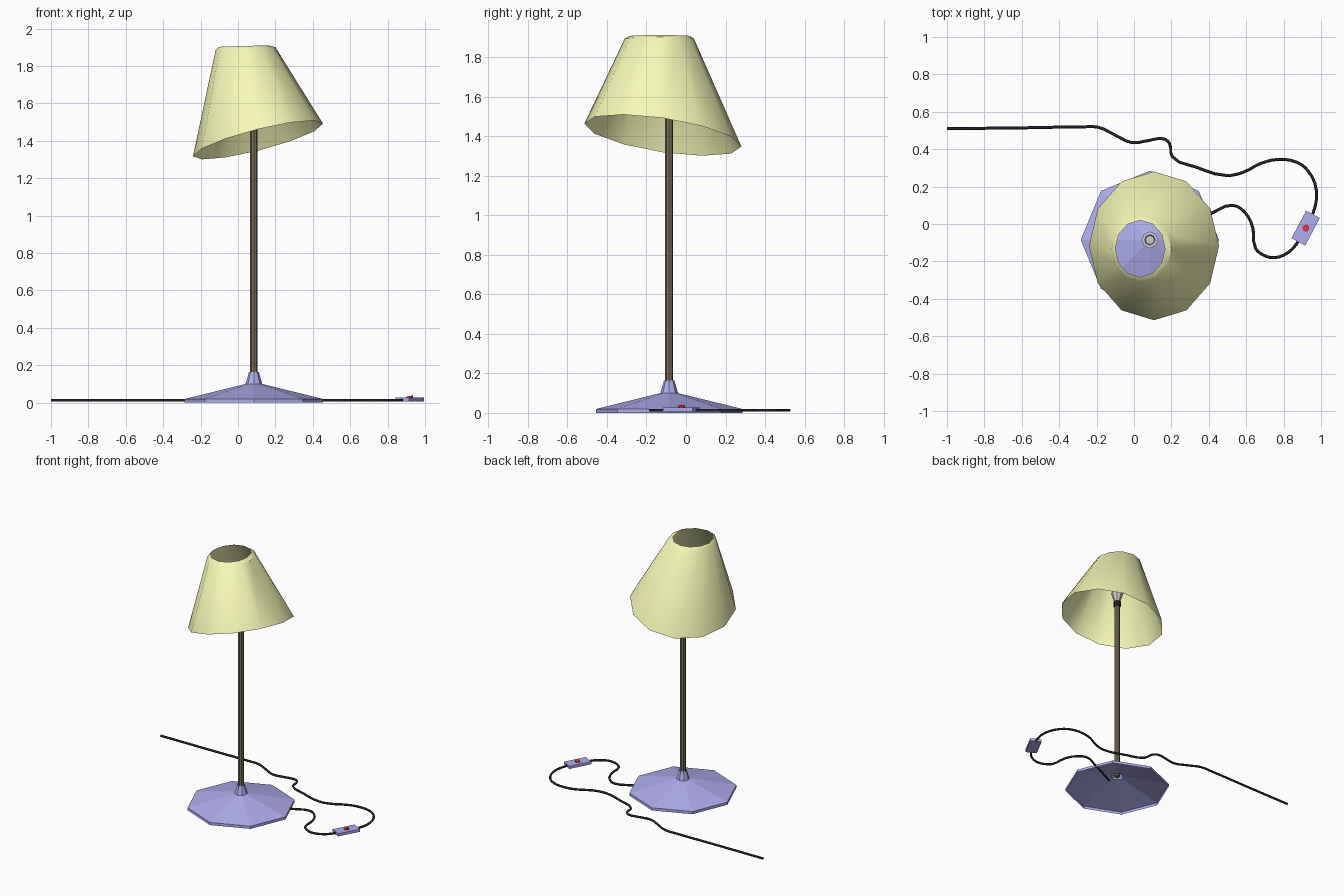
import bpy, bmesh
from math import sin, cos, pi, radians

if "Cube" in bpy.data.objects:
    bpy.data.objects.remove(bpy.data.objects["Cube"])

CX, CY = 0.085, -0.085  # axis of base and pole


def material(name, rgb):
    m = bpy.data.materials.new(name)
    m.diffuse_color = (*rgb, 1)
    m.use_nodes = True
    m.node_tree.nodes["Principled BSDF"].inputs["Base Color"].default_value = m.diffuse_color
    return m


blue = material("blue", (0.43, 0.42, 0.85))
yellow = material("yellow", (0.93, 0.95, 0.48))
brown = material("dark_brown", (0.20, 0.16, 0.10))
black = material("black", (0.02, 0.02, 0.02))
red = material("red", (0.85, 0.03, 0.05))


def loft(name, rings, sides, mat=None, caps=(False, False), smooth=None):
    """Skin rings given as (centre x, centre y, centre z, rx, ry, slope x, slope y)."""
    bm = bmesh.new()
    loops = []
    for cx, cy, cz, rx, ry, sx, sy in rings:
        loop = []
        for i in range(sides):
            a = 2 * pi * i / sides
            dx, dy = rx * cos(a), ry * sin(a)
            loop.append(bm.verts.new((cx + dx, cy + dy, cz + sx * dx + sy * dy)))
        loops.append(loop)
    for lo, hi in zip(loops, loops[1:]):
        for i in range(sides):
            j = (i + 1) % sides
            bm.faces.new((lo[i], lo[j], hi[j], hi[i]))
    if caps[0]:
        bm.faces.new(loops[0][::-1])
    if caps[1]:
        bm.faces.new(loops[-1])
    me = bpy.data.meshes.new(name)
    bm.to_mesh(me)
    bm.free()
    ob = bpy.data.objects.new(name, me)
    bpy.context.collection.objects.link(ob)
    if mat:
        me.materials.append(mat)
    if smooth:
        bpy.ops.object.select_all(action='DESELECT')
        ob.select_set(True)
        bpy.context.view_layer.objects.active = ob
        bpy.ops.object.shade_smooth_by_angle(angle=radians(smooth))
    return ob


def turned(name, profile, sides, mat=None, caps=(False, False), x=CX, y=CY):
    return loft(name, [(x, y, z, r, r, 0, 0) for r, z in profile], sides, mat, caps)


# Hollow octagonal base with its neck
turned("base", [(0.37, 0), (0.37, 0.02), (0.045, 0.1), (0.03, 0.15), (0.027, 0.165)], 8, blue)

# Pole, socket collar and flared lamp socket
turned("pole", [(0.02, 0.1), (0.02, 1.51)], 8, brown, (True, True))
turned("socket_collar", [(0.026, 1.50), (0.026, 1.54)], 8, black, (True, True))
turned("socket", [(0.022, 1.54), (0.045, 1.61), (0.028, 1.61), (0.024, 1.58)], 8, None, (True, True))

# Tilted open shade with a small lip around the top hole
loft("shade", [
    (0.107, -0.117, 1.405, 0.3475, 0.3975, 0.25, -0.145),
    (0.040, -0.135, 1.893, 0.160, 0.175, 0.05, 0.0),
    (0.033, -0.132, 1.907, 0.133, 0.152, 0.03, 0.0),
], 12, yellow, smooth=40)

# Power cord lying on the table, from the wall end to under the base
path = [(-1, 0.51), (-0.6, 0.514), (-0.28, 0.519), (-0.19, 0.517), (-0.1, 0.475), (-0.01, 0.435),
        (0.08, 0.447), (0.16, 0.455), (0.19, 0.43), (0.205, 0.36), (0.33, 0.305), (0.49, 0.26),
        (0.58, 0.275), (0.68, 0.325), (0.77, 0.345), (0.87, 0.33), (0.93, 0.285), (0.975, 0.18),
        (0.958, 0.06), (0.915, -0.022), (0.87, -0.105), (0.82, -0.155), (0.75, -0.18),
        (0.69, -0.165), (0.65, -0.13), (0.635, -0.02), (0.59, 0.065), (0.525, 0.1),
        (0.42, 0.06), (0.19, -0.05)]
cu = bpy.data.curves.new("cord", 'CURVE')
cu.dimensions = '3D'
cu.bevel_depth = 0.008
cu.bevel_resolution = 1
cu.resolution_u = 3
cu.use_fill_caps = True
sp = cu.splines.new('BEZIER')
sp.bezier_points.add(len(path) - 1)
for p, (x, y) in zip(sp.bezier_points, path):
    p.co = (x, y, 0.014)
    p.handle_left_type = p.handle_right_type = 'AUTO'
cu.materials.append(black)
bpy.context.collection.objects.link(bpy.data.objects.new("cord", cu))

# In-line switch with its red button
bpy.ops.mesh.primitive_cube_add(size=1, location=(0.918, -0.022, 0.017), rotation=(0, 0, radians(62)))
box = bpy.context.object
box.name = "switch_box"
box.scale = (0.167, 0.083, 0.02)
box.data.materials.append(blue)
loft("switch_button", [(0.918, -0.022, 0.024, 0.018, 0.018, 0, 0),
                       (0.918, -0.022, 0.036, 0.018, 0.018, 0.2, 0)], 8, red, (False, True))
